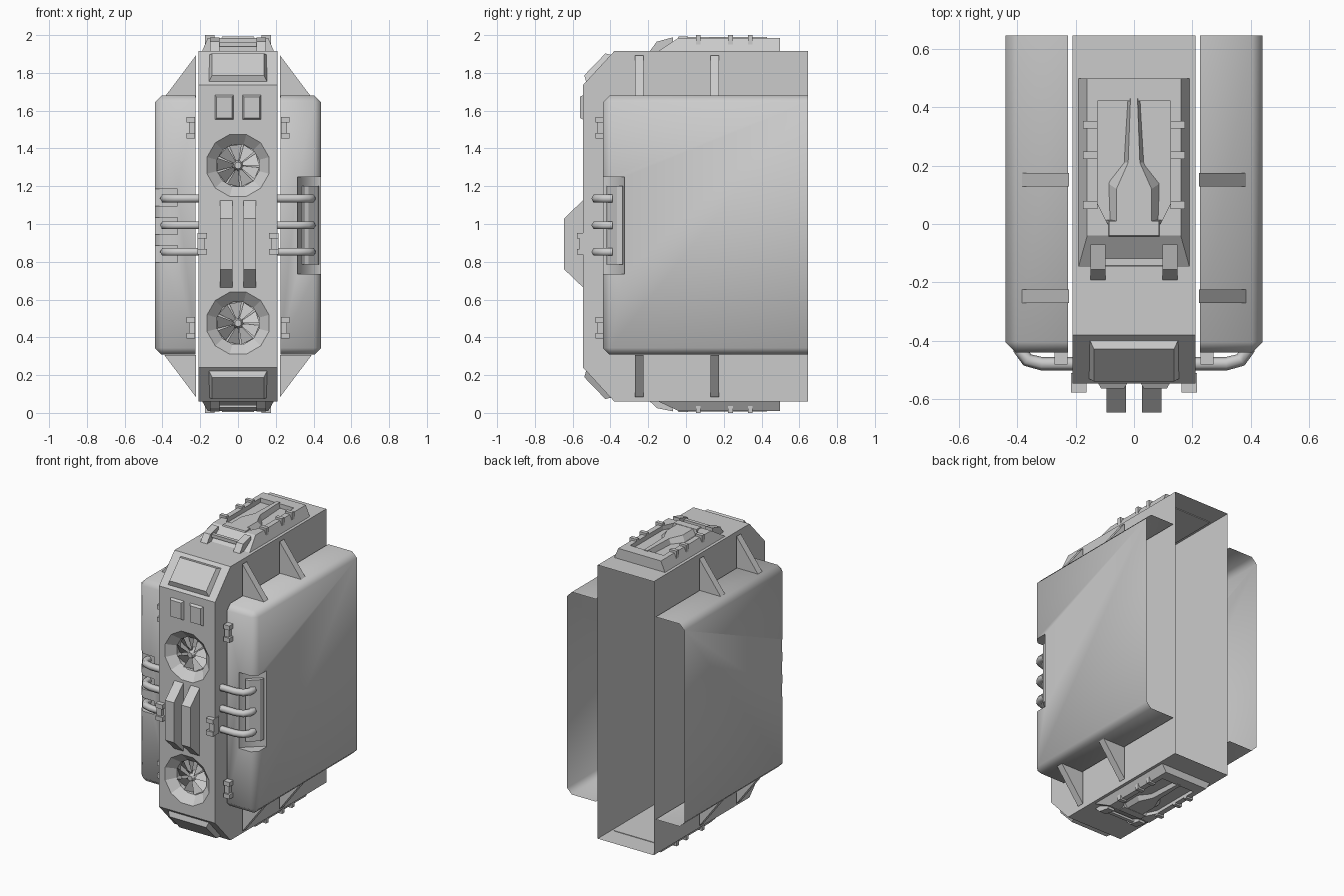
import bpy, bmesh
from math import sin, cos, pi, radians
from mathutils import Matrix, Vector

cube = bpy.data.objects.get("Cube")
if cube:
    bpy.data.objects.remove(cube)

grey = bpy.data.materials.new("plain_grey")
grey.use_nodes = True
GREY = (0.6, 0.6, 0.6, 1)
grey.diffuse_color = GREY
grey.node_tree.nodes["Principled BSDF"].inputs["Base Color"].default_value = GREY

BACK, MID = 0.645, 0.988
SIDES = (("left", 1), ("right", -1))


def link(name, data):
    data.materials.append(grey)
    ob = bpy.data.objects.new(name, data)
    bpy.context.collection.objects.link(ob)
    return ob


def mesh(name, verts, faces):
    me = bpy.data.meshes.new(name)
    bm = bmesh.new()
    vs = [bm.verts.new(v) for v in verts]
    for f in faces:
        bm.faces.new([vs[i] for i in f])
    bmesh.ops.recalc_face_normals(bm, faces=bm.faces)
    bm.to_mesh(me)
    bm.free()
    return link(name, me)


def prism(name, pts, axis, a, b, end=None):
    """Extrude a profile along an axis; end gives a different far profile."""
    def put(p, t):
        q = list(p)
        q.insert("xyz".index(axis), t)
        return q
    n = len(pts)
    verts = [put(p, a) for p in pts] + [put(p, b) for p in (end or pts)]
    faces = [range(n), range(n, 2 * n)]
    faces += [(i, (i + 1) % n, (i + 1) % n + n, i + n) for i in range(n)]
    return mesh(name, verts, faces)


def rect(x0, x1, y0, y1):
    return [(x0, y0), (x1, y0), (x1, y1), (x0, y1)]


def ring(r, cz, n=12):
    return [(r * cos((i + .5) * 2 * pi / n), cz + r * sin((i + .5) * 2 * pi / n)) for i in range(n)]


def box(name, x0, x1, y0, y1, z0, z1):
    return prism(name, rect(min(x0, x1), max(x0, x1), y0, y1), "z", z0, z1)


def reshape(ob, matrix):
    ob.data.transform(matrix)
    if matrix.determinant() < 0:
        ob.data.flip_normals()
    return ob


def cut(ob, cutter):
    mod = ob.modifiers.new("cut", "BOOLEAN")
    mod.operation, mod.solver, mod.object = "DIFFERENCE", "EXACT", cutter
    bpy.context.view_layer.objects.active = ob
    bpy.ops.object.modifier_apply(modifier=mod.name)
    bpy.data.objects.remove(cutter)


def open_faces(ob, test):
    bm = bmesh.new()
    bm.from_mesh(ob.data)
    gone = [f for f in bm.faces if test(f)]
    bmesh.ops.delete(bm, geom=gone, context="FACES")
    bm.to_mesh(ob.data)
    bm.free()


def is_back(f):
    return f.normal.y > .9 and f.calc_center_median().y > BACK - .01


flip = Matrix.Translation((0, 0, 2 * MID)) @ Matrix.Diagonal((1, 1, -1, 1))

# Central hull, open at the back
hull = prism("central_hull", [(BACK, .061), (-.38, .061), (-.545, .24), (-.545, 1.736),
                              (-.38, 1.915), (BACK, 1.915)], "x", -.21, .21)

# Recessed fans
for tag, cz in (("upper", 1.31), ("lower", .475)):
    cut(hull, prism("bowl_cutter", ring(.181, cz), "y", -.555, -.495, ring(.115, cz)))
    cut(hull, prism("well_cutter", ring(.115, cz), "y", -.505, -.455))
    verts, faces = [], []
    for i in range(9):
        a = i * 2 * pi / 9
        for ang, y in ((a, -.5), (a + .6, -.465)):
            for r in (.025, .114):
                verts.append((r * cos(ang), y, cz + r * sin(ang)))
        k = 4 * i
        faces.append((k, k + 1, k + 3, k + 2))
    mesh(tag + "_fan_blades", verts, faces)
    prism(tag + "_fan_hub", ring(.018, cz, 10), "y", -.515, -.455, ring(.034, cz, 10))
open_faces(hull, is_back)

# Raised plates on the hull chamfers
tilt = Matrix.Translation((0, -.4625, 1.8255)) @ Matrix.Rotation(radians(46), 4, "X")
for tag in ("upper", "lower"):
    plate = reshape(prism(tag + "_chamfer_plate", rect(-.155, .155, -.1, .1), "z", -.005, .028,
                          rect(-.137, .137, -.08, .08)), tilt)
    if tag == "lower":
        reshape(plate, flip)

# Front buttons and twin guard bars
for tag, s in SIDES:
    x = .073 * s
    prism(tag + "_button", rect(x - .052, x + .052, 1.55, 1.685), "y", -.54, -.562,
          rect(x - .04, x + .04, 1.562, 1.673))
    x = .061 * s
    prism(tag + "_guard_bar", [(-.53, .65), (-.645, .76), (-.645, 1.03), (-.53, 1.14)],
          "x", x - .033, x + .033)


def clip(name, s, x0, x1, y0, y1, z):
    """Bracket with a slim web and two end tabs."""
    box(name + "_web", s * x0, s * (x0 + (x1 - x0) * .7), y0 + .012, y1, z - .055, z + .055)
    for d in (-1, 1):
        zc = z + d * .042
        box(name + "_tab", s * x0, s * x1, y0, y1, zc - .015, zc + .015)


for tag, s in SIDES:
    # Side panel shell with chamfered edges
    panel = box(tag + "_panel", s * .225, s * .44, -.44, BACK, .308, 1.68)
    bm = bmesh.new()
    bm.from_mesh(panel.data)
    edges = []
    for e in bm.edges:
        m = (e.verts[0].co + e.verts[1].co) / 2
        if m.y < BACK - .01 and abs(m.x) > .23:
            edges.append(e)
    bmesh.ops.bevel(bm, geom=edges, offset=.036, segments=1, affect="EDGES")
    bm.to_mesh(panel.data)
    bm.free()

    # Pipe sockets in the panel corner
    if s > 0:
        cut(panel, prism("socket_cutter", [(.315, -.46), (.315, -.425), (.425, -.325),
                                           (.46, -.325), (.46, -.46)], "z", .735, 1.25))
        prism("left_socket_plate", [(.335, -.395), (.405, -.33), (.43, -.335),
                                    (.422, -.365), (.372, -.412), (.35, -.42)], "z", .785, 1.2)
    else:
        for z in (.84, .99, 1.14):
            cut(panel, box("notch_cutter", -.46, -.32, -.46, -.4, z - .045, z + .045))
    open_faces(panel, lambda f: is_back(f) or abs(f.calc_center_median().x) < .226)
    bpy.ops.object.select_all(action="DESELECT")
    panel.select_set(True)
    bpy.context.view_layer.objects.active = panel
    bpy.ops.object.shade_smooth_by_angle(angle=radians(50))

    # Bent pipes
    for i, z in enumerate((.852, .993, 1.135)):
        cu = bpy.data.curves.new(f"{tag}_pipe_{i}", "CURVE")
        cu.dimensions, cu.bevel_depth, cu.bevel_resolution = "3D", .023, 1
        cu.use_fill_caps = True
        sp = cu.splines.new("POLY")
        path = [(.2, -.478), (.315, -.478), (.365, -.465), (.39, -.43), (.39, -.39)]
        sp.points.add(len(path) - 1)
        for p, (x, y) in zip(sp.points, path):
            p.co = (s * x, y, z, 1)
        link(cu.name, cu)

    # Clips on the panel and hull edges
    for z in (1.51, .45):
        clip(tag + "_panel_clip", s, .228, .272, -.48, -.43, z)
    clip(tag + "_hull_clip", -s, -.215, -.163, -.577, -.51, .895)

    # Triangular struts between hull and panel
    for y in (-.247, .152):
        for low in (False, True):
            st = prism(tag + "_strut", [(s * .222, 1.67), (s * .39, 1.67), (s * .222, 1.893)],
                       "y", y - .023, y + .023)
            if low:
                reshape(st, flip)


def hatch(tag):
    """Armoured hatch on the hull end, returned as a list of parts."""
    parts = []
    base = prism(tag + "_hatch_base", rect(-.192, .192, -.155, .497), "z", 1.91, 1.985,
                 rect(-.16, .16, -.04, .497))
    half = [(.125, .42), (.125, .07), (.09, .0)]
    cut(base, prism("hatch_cutter", half + [(-x, y) for x, y in reversed(half)], "z", 1.955, 2.02))
    parts.append(base)
    spear = [(.022, .43), (.035, .21), (.09, .14), (.085, .0)]
    top = [(.012, .43), (.02, .21), (.06, .12), (.06, .0)]
    parts.append(prism(tag + "_hatch_spear", spear + [(-x, y) for x, y in reversed(spear)], "z",
                       1.95, 1.99, top + [(-x, y) for x, y in reversed(top)]))
    parts.append(prism(tag + "_hatch_neck", rect(-.105, .105, -.07, .02), "z", 1.91, 1.992,
                       rect(-.085, .085, -.04, .01)))
    parts.append(box(tag + "_hatch_crossbar", -.11, .11, -.142, -.118, 1.94, 1.962))
    for side, s in SIDES:
        parts.append(prism(f"{tag}_{side}_hatch_lug", [(-.195, 1.91), (-.155, 1.965), (-.07, 1.988),
                                                      (-.07, 1.91)], "x", s * .098, s * .148))
        for y in (.065, .235, .34):
            parts.append(box(f"{tag}_{side}_hatch_clamp", s * .125, s * .175,
                             y - .013, y + .013, 1.95, 2.0))
    return parts


# Hatches on both ends, the lower one flatter
hatch("upper")
k = .061 / .085
under = Matrix.Translation((0, 0, .061 + k * 1.915)) @ Matrix.Diagonal((1, 1, -k, 1))
for part in hatch("lower"):
    reshape(part, under)
